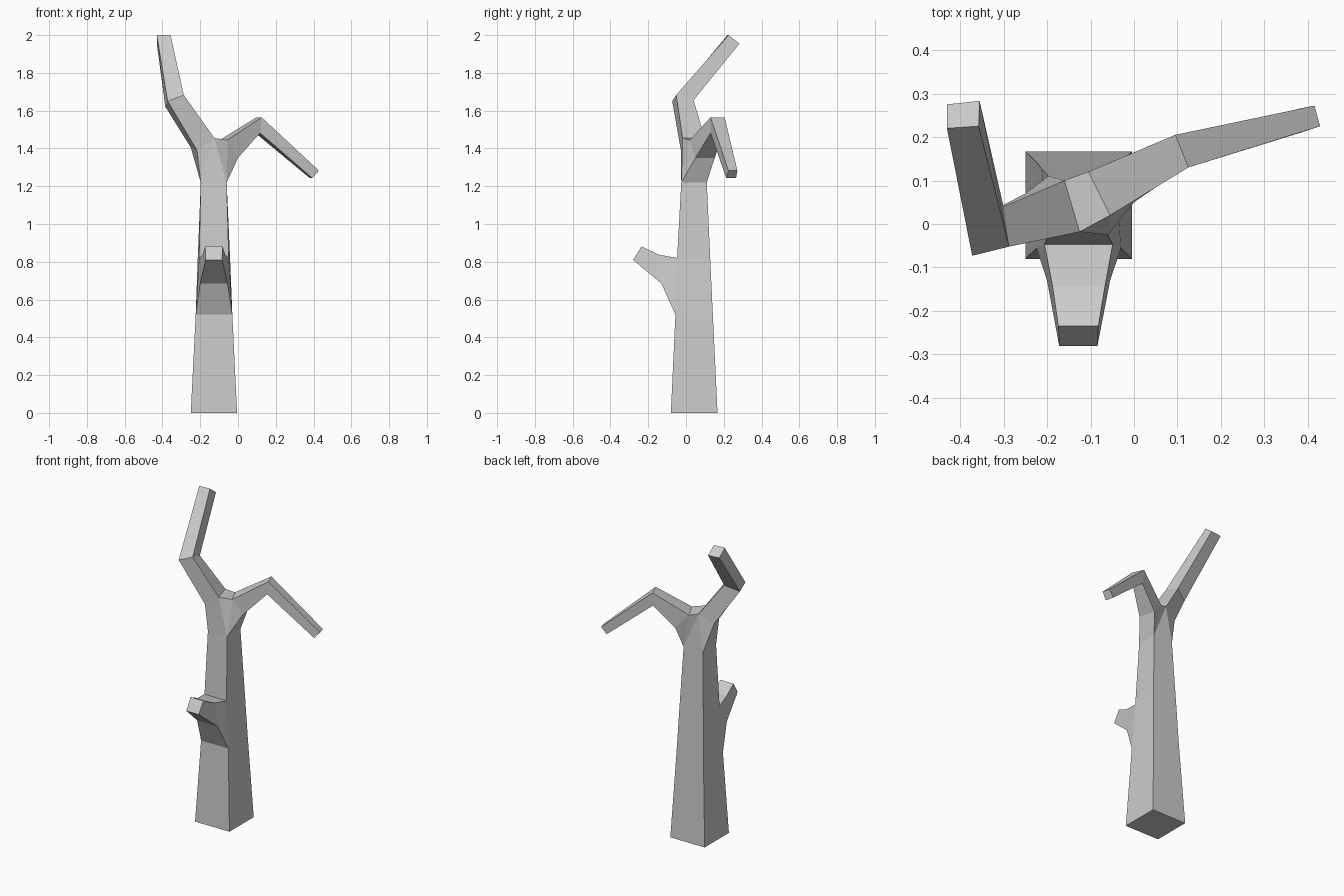
import bpy
import bmesh

cube = bpy.data.objects.get("Cube")
if cube:
    bpy.data.objects.remove(cube, do_unlink=True)

bark = bpy.data.materials.new("grey_bark")
bark.use_nodes = True
bark.diffuse_color = (0.6, 0.6, 0.6, 1)
bark.node_tree.nodes["Principled BSDF"].inputs["Base Color"].default_value = (0.6, 0.6, 0.6, 1)

bm = bmesh.new()


def ring(*points):
    return [bm.verts.new(p) for p in points]


def level(z, x0, x1, y0, y1, pinch=0):
    """Four trunk corners: front right, front left, back left, back right."""
    return ring((x0 + pinch, y0, z), (x1 - pinch, y0, z), (x1, y1, z), (x0, y1, z))


def loft(rings, skip=None, cap=True):
    for low, high in zip(rings, rings[1:]):
        for i in range(4):
            if i != skip:
                j = (i + 1) % 4
                bm.faces.new((low[i], low[j], high[j], high[i]))
    if cap:
        bm.faces.new(rings[-1])


# Tapered square trunk, left open at the front where the stub grows
base = level(0, -0.25, -0.005, -0.08, 0.167)
stub_low = level(0.52, -0.224, -0.03, -0.056, 0.142)
stub_high = level(0.82, -0.213, -0.042, -0.047, 0.128, 0.007)
top = level(1.22, -0.197, -0.06, -0.025, 0.11)
bm.faces.new(base)
loft([base, stub_low], cap=False)
loft([stub_low, stub_high], skip=0, cap=False)
loft([stub_high, top], cap=False)

# Short broken stub on the front
loft([
    [stub_low[0], stub_low[1], stub_high[1], stub_high[0]],
    ring((-0.2, -0.13, 0.685), (-0.055, -0.13, 0.685),
         (-0.067, -0.145, 0.838), (-0.187, -0.145, 0.838)),
    ring((-0.172, -0.28, 0.81), (-0.084, -0.28, 0.81),
         (-0.082, -0.235, 0.882), (-0.174, -0.235, 0.882)),
])

# Tall branch on the right, bending up and back
right = ring((-0.217, -0.027, 1.39), (-0.125, -0.018, 1.455),
             (-0.16, 0.1, 1.455), (-0.25, 0.07, 1.405))
loft([
    right,
    ring((-0.372, -0.073, 1.65), (-0.287, -0.052, 1.683),
         (-0.3, 0.04, 1.655), (-0.385, 0.0, 1.622)),
    ring((-0.43, 0.22, 2), (-0.357, 0.225, 2),
         (-0.355, 0.283, 1.955), (-0.43, 0.275, 1.955)),
])

# Drooping branch on the left
left = ring((-0.055, 0.02, 1.445), (0.0, 0.05, 1.35),
            (-0.03, 0.152, 1.35), (-0.105, 0.12, 1.44))
loft([
    left,
    ring((0.125, 0.13, 1.565), (0.117, 0.13, 1.482),
         (0.1, 0.195, 1.475), (0.095, 0.205, 1.563)),
    ring((0.428, 0.225, 1.283), (0.393, 0.213, 1.243),
         (0.38, 0.265, 1.243), (0.415, 0.272, 1.283)),
])

# Fork joining the trunk to both branches
a, b, c, d = top
for r, l, outer, inner, lower, upper in ((a, b, right[0], right[1], left[1], left[0]),
                                         (d, c, right[3], right[2], left[2], left[3])):
    bm.faces.new((r, inner, outer))
    bm.faces.new((r, l, inner))
    bm.faces.new((l, upper, inner))
    bm.faces.new((l, lower, upper))
bm.faces.new((a, d, right[3], right[0]))
bm.faces.new((b, c, left[2], left[1]))
bm.faces.new((right[1], left[0], left[3], right[2]))

bmesh.ops.recalc_face_normals(bm, faces=bm.faces[:])
mesh = bpy.data.meshes.new("bare_tree")
bm.to_mesh(mesh)
bm.free()
mesh.materials.append(bark)
tree = bpy.data.objects.new("bare_tree", mesh)
bpy.context.collection.objects.link(tree)
